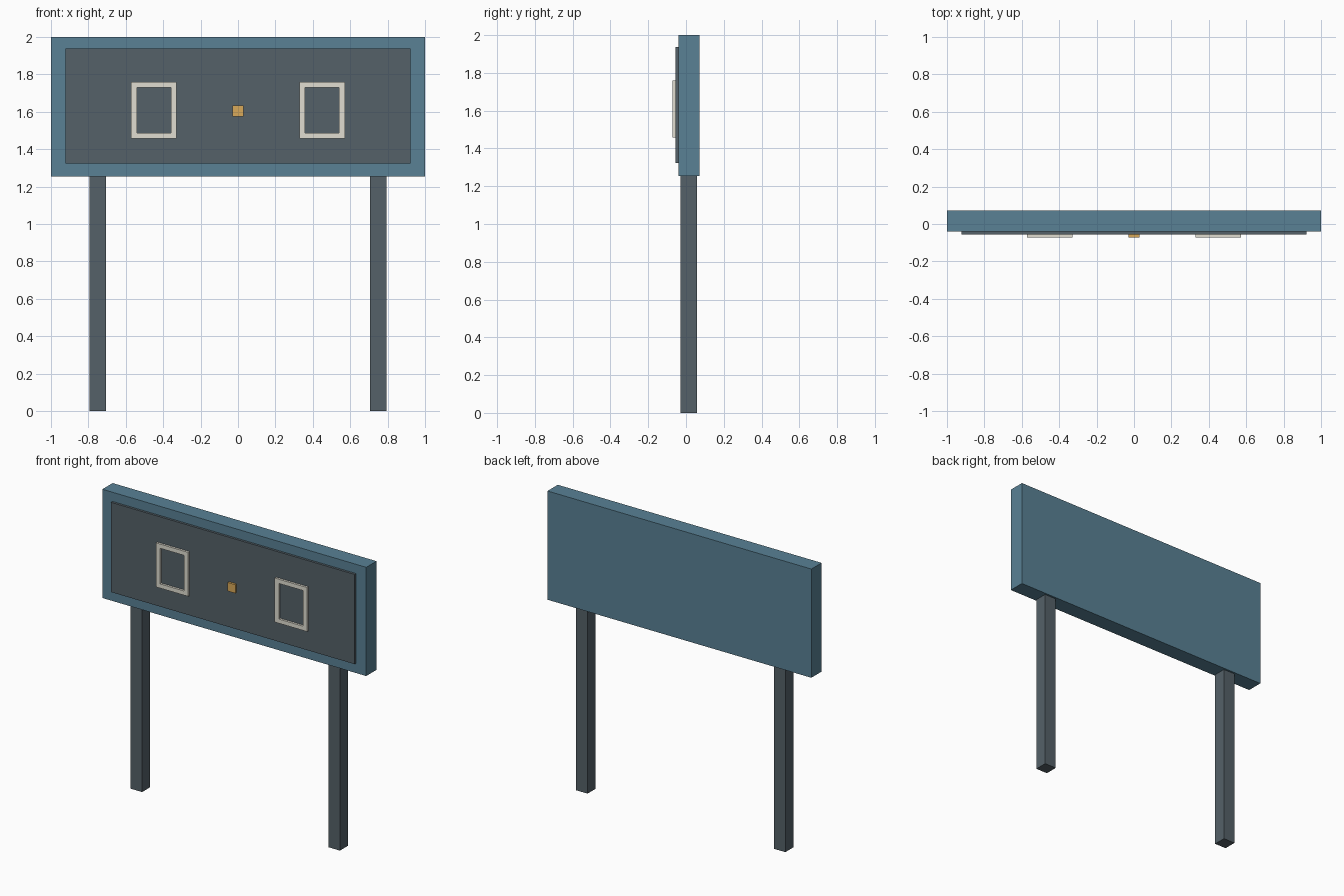
import bpy

if "Cube" in bpy.data.objects:
    bpy.data.objects.remove(bpy.data.objects["Cube"])


def material(name, rgb):
    m = bpy.data.materials.new(name)
    m.diffuse_color = (*rgb, 1)
    m.use_nodes = True
    m.node_tree.nodes["Principled BSDF"].inputs["Base Color"].default_value = m.diffuse_color
    return m


BLUE = material("blue_paint", (0.10, 0.22, 0.30))
DARK = material("dark_metal", (0.09, 0.12, 0.14))
WHITE = material("off_white", (0.75, 0.73, 0.64))
GOLD = material("gold", (0.70, 0.40, 0.10))


def mesh_object(name, verts, faces, mat):
    me = bpy.data.meshes.new(name)
    me.from_pydata(verts, [], faces)
    me.materials.append(mat)
    ob = bpy.data.objects.new(name, me)
    bpy.context.collection.objects.link(ob)
    return ob


def box(name, x, y, z, mat):
    """Box from (min, max) ranges on each axis."""
    verts = [(a, b, c) for a in x for b in y for c in z]
    faces = [(0, 1, 3, 2), (4, 6, 7, 5), (0, 4, 5, 1),
             (2, 3, 7, 6), (0, 2, 6, 4), (1, 5, 7, 3)]
    return mesh_object(name, verts, faces, mat)


def rect_frame(name, cx, cz, outer, inner, y, mat):
    """Hollow rectangular frame standing in the xz plane; sizes are half extents."""
    signs = [(-1, -1), (1, -1), (1, 1), (-1, 1)]
    verts = [(cx + sx * w, d, cz + sz * h)
             for d in y for w, h in (outer, inner) for sx, sz in signs]
    faces = []
    for i in range(4):
        j = (i + 1) % 4
        faces += [(i, j, j + 4, i + 4),               # front
                  (i + 8, i + 12, j + 12, j + 8),     # back
                  (i, i + 8, j + 8, j),               # outer rim
                  (i + 4, j + 4, j + 12, i + 12)]     # inner rim
    return mesh_object(name, verts, faces, mat)


# Board and raised front panel
box("board", (-1, 1), (-0.04, 0.071), (1.255, 2), BLUE)
box("front_panel", (-0.923, 0.923), (-0.056, -0.038), (1.322, 1.937), DARK)

# Posts and picture frames, one per side
for side, s in (("left", -1), ("right", 1)):
    cx = 0.75 * s
    box(f"{side}_post", (cx - 0.044, cx + 0.044), (-0.03, 0.058), (0, 1.26), DARK)
    rect_frame(f"{side}_frame", 0.45 * s, 1.608, (0.122, 0.151), (0.091, 0.122),
               (-0.071, -0.055), WHITE)

# Small centre marker
box("centre_marker", (-0.029, 0.029), (-0.071, -0.055), (1.574, 1.633), GOLD)
